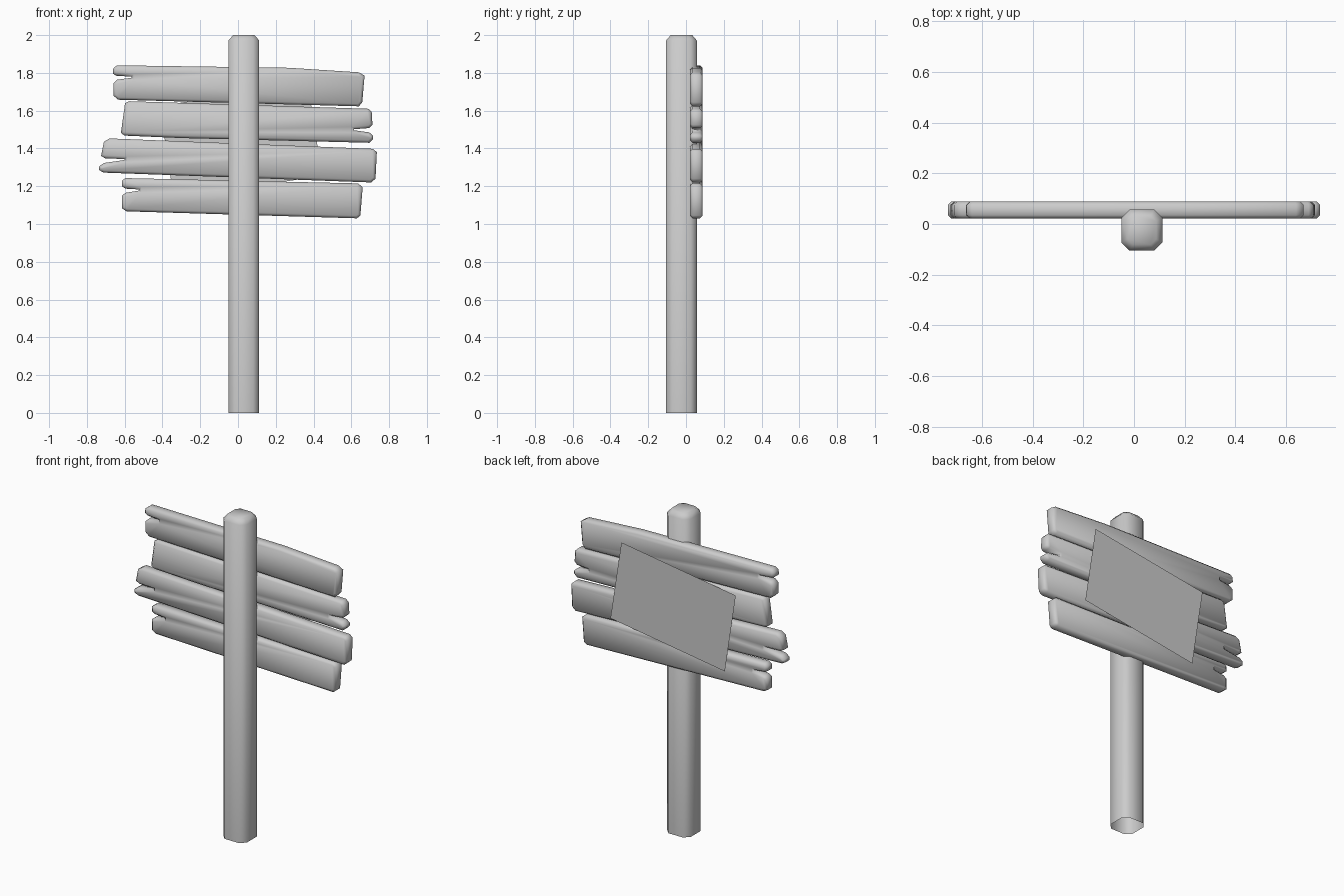
import bpy, bmesh, math
from mathutils import Vector

if "Cube" in bpy.data.objects:
    bpy.data.objects.remove(bpy.data.objects["Cube"])

PLANK_BACK, PLANK_FRONT = 0.088, 0.022
RIM = 0.013


def finish(name, bm, angle=60):
    bmesh.ops.recalc_face_normals(bm, faces=bm.faces[:])
    me = bpy.data.meshes.new(name)
    bm.to_mesh(me)
    bm.free()
    ob = bpy.data.objects.new(name, me)
    bpy.context.collection.objects.link(ob)
    bpy.ops.object.select_all(action='DESELECT')
    ob.select_set(True)
    bpy.context.view_layer.objects.active = ob
    bpy.ops.object.shade_smooth_by_angle(angle=math.radians(angle))
    return ob


def plank(name, outline):
    """Extrude an x-z outline through y, with chamfered rims front and back."""
    bm = bmesh.new()
    front = bm.faces.new([bm.verts.new((x, PLANK_FRONT + RIM, z)) for x, z in outline])
    geom = bmesh.ops.extrude_face_region(bm, geom=[front], use_keep_orig=True)['geom']
    back = [g for g in geom if isinstance(g, bmesh.types.BMFace)][0]
    for v in back.verts:
        v.co.y = PLANK_BACK - RIM
    bmesh.ops.recalc_face_normals(bm, faces=bm.faces[:])
    for cap, y in ((front, PLANK_FRONT), (back, PLANK_BACK)):
        bmesh.ops.inset_region(bm, faces=[cap], thickness=RIM, use_even_offset=True)
        for v in cap.verts:
            v.co.y = y
    return finish(name, bm)


# Four weathered planks, each split at one end
plank("plank_top", [
    (-.66, 1.825), (-.64, 1.84), (.27, 1.827), (.64, 1.803), (.67, 1.785),
    (.658, 1.645), (.64, 1.623), (-.635, 1.658), (-.66, 1.68), (-.66, 1.745),
    (-.64, 1.764), (-.565, 1.774), (-.565, 1.78), (-.645, 1.785), (-.663, 1.797)])
plank("plank_upper", [
    (-.598, 1.64), (-.575, 1.65), (.69, 1.61), (.708, 1.592), (.712, 1.525),
    (.695, 1.508), (.615, 1.502), (.615, 1.496), (.695, 1.485), (.715, 1.468),
    (.715, 1.45), (.695, 1.43), (-.30, 1.455), (-.60, 1.468), (-.62, 1.482)])
plank("plank_lower", [
    (-.71, 1.435), (-.68, 1.453), (.715, 1.398), (.735, 1.38), (.728, 1.24),
    (.705, 1.22), (-.71, 1.272), (-.735, 1.285), (-.735, 1.305), (-.71, 1.323),
    (-.60, 1.339), (-.60, 1.345), (-.70, 1.346), (-.725, 1.36)])
plank("plank_bottom", [
    (-.615, 1.23), (-.595, 1.243), (.635, 1.215), (.66, 1.195), (.648, 1.045),
    (.63, 1.03), (-.59, 1.067), (-.615, 1.083), (-.615, 1.15), (-.595, 1.165),
    (-.525, 1.177), (-.525, 1.183), (-.595, 1.187), (-.615, 1.2)])

# Post: chamfered square section, narrowed top, open underneath
bm = bmesh.new()
cx, cy = .031, -.024
rings = []
for z, h, c in ((0, .081, .032), (1.972, .081, .032), (2.0, .057, .022)):
    corner = [(h, -h + c), (h, h - c), (h - c, h), (-h + c, h),
              (-h, h - c), (-h, -h + c), (-h + c, -h), (h - c, -h)]
    rings.append([bm.verts.new((cx + x, cy + y, z)) for x, y in corner])
for lo, hi in zip(rings, rings[1:]):
    for i in range(8):
        j = (i + 1) % 8
        bm.faces.new((lo[i], lo[j], hi[j], hi[i]))
bm.faces.new(rings[-1])
finish("post", bm)

# Tilted paper sheet on the back of the planks
bm = bmesh.new()
a = math.radians(8.7)
u, w = Vector((math.cos(a), 0, math.sin(a))), Vector((-math.sin(a), 0, math.cos(a)))
centre = Vector((.015, .105, 1.44))
bm.faces.new([bm.verts.new(centre + u * sx * .397 + w * sz * .248)
              for sx, sz in ((1, -1), (-1, -1), (-1, 1), (1, 1))])
paper = finish("paper_sheet", bm)
if paper.data.polygons[0].normal.y < 0:
    paper.data.flip_normals()
